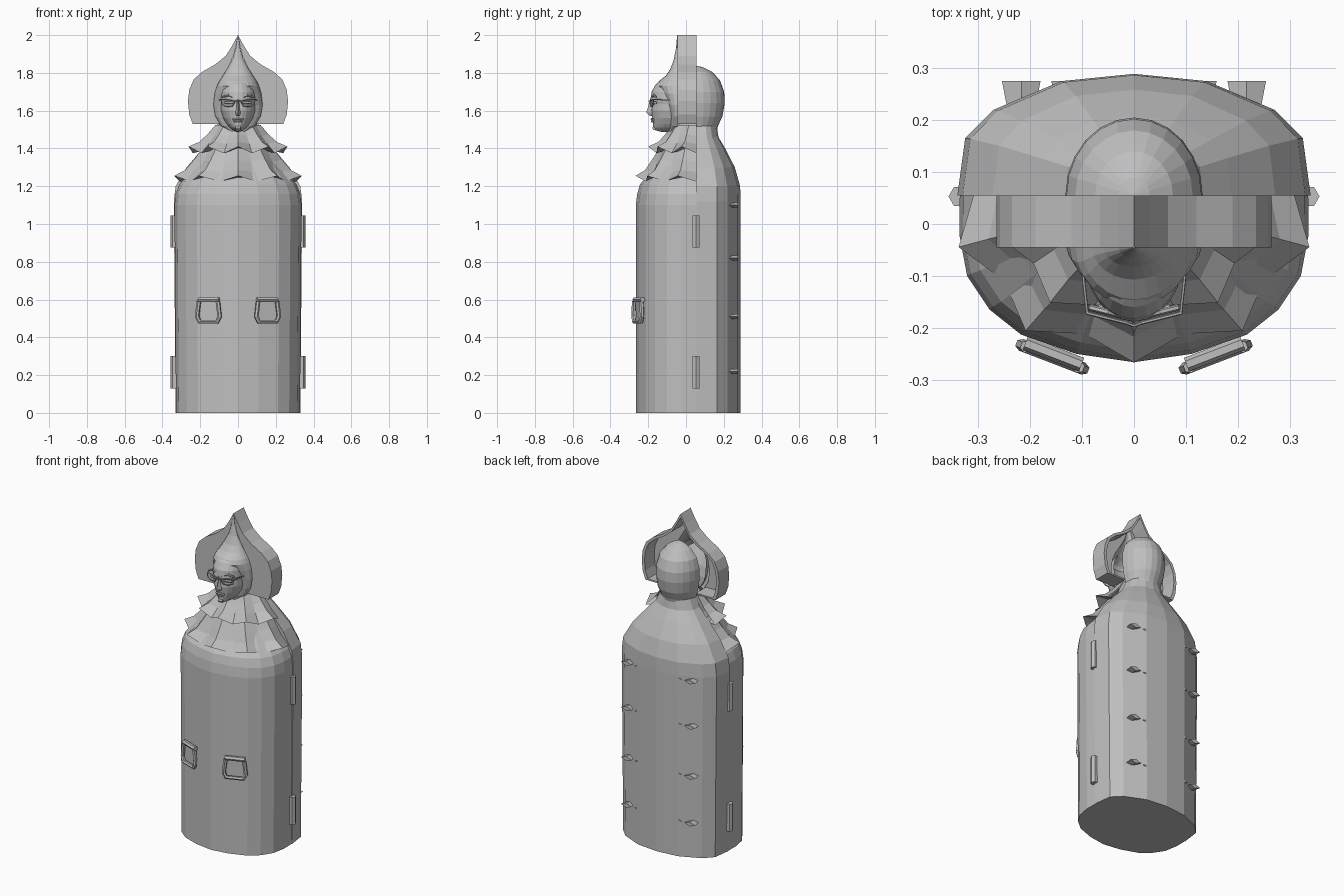
import bpy, bmesh, math
from mathutils import Matrix, Vector

cube = bpy.data.objects.get("Cube")
if cube:
    bpy.data.objects.remove(cube)

iron = bpy.data.materials.new("iron_grey")
iron.use_nodes = True
GREY = (0.52, 0.52, 0.52, 1)
iron.diffuse_color = GREY
iron.node_tree.nodes["Principled BSDF"].inputs["Base Color"].default_value = GREY
SEAM = 0.055  # plane where the front and back halves meet


def add_object(name, bm):
    bmesh.ops.recalc_face_normals(bm, faces=bm.faces[:])
    mesh = bpy.data.meshes.new(name)
    bm.to_mesh(mesh)
    bm.free()
    mesh.materials.append(iron)
    ob = bpy.data.objects.new(name, mesh)
    bpy.context.collection.objects.link(ob)
    return ob


def loft(name, rings, closed=False, caps=False):
    """Skin a list of equally long point rows."""
    bm = bmesh.new()
    rows = [[bm.verts.new(p) for p in ring] for ring in rings]
    for a, b in zip(rows, rows[1:]):
        n = len(a)
        for i in range(n if closed else n - 1):
            j = (i + 1) % n
            bm.faces.new((a[i], a[j], b[j], b[i]))
    if caps:
        bm.faces.new(rows[0])
        bm.faces.new(rows[-1])
    bmesh.ops.remove_doubles(bm, verts=bm.verts[:], dist=0.0005)
    return add_object(name, bm)


def tube(name, points, radius, cyclic=False, matrix=Matrix()):
    curve = bpy.data.curves.new(name, 'CURVE')
    curve.dimensions = '3D'
    curve.bevel_depth = radius
    curve.bevel_resolution = 1
    curve.use_fill_caps = True
    spline = curve.splines.new('POLY')
    spline.points.add(len(points) - 1)
    for sp, p in zip(spline.points, points):
        sp.co = (*(matrix @ Vector(p)), 1)
    spline.use_cyclic_u = cyclic
    temp = bpy.data.objects.new(name + "_path", curve)
    bpy.context.collection.objects.link(temp)
    bpy.context.view_layer.update()
    mesh = bpy.data.meshes.new_from_object(temp.evaluated_get(bpy.context.evaluated_depsgraph_get()))
    bpy.data.objects.remove(temp)
    for poly in mesh.polygons:
        poly.use_smooth = False
    mesh.materials.clear()
    mesh.materials.append(iron)
    ob = bpy.data.objects.new(name, mesh)
    bpy.context.collection.objects.link(ob)


def mirrored(half):
    return half + [(-x, y) for x, y in half[-2::-1]]


def half_ring(w, y0, depth, z, n=12):
    return [(w * math.cos(math.pi * i / n), y0 + depth * math.sin(math.pi * i / n), z)
            for i in range(n + 1)]


def shell(name, outline, levels):
    loft(name, [[(x * sx, SEAM + (y - SEAM) * sy, z) for x, y in outline]
                for z, sx, sy in levels], closed=True, caps=True)


# Cabinet halves
front = mirrored([(.332, SEAM), (.333, -.02), (.318, -.1), (.275, -.165), (.215, -.213),
                  (.11, -.25), (0, -.266)])
back = mirrored([(.34, SEAM), (.325, .165), (.27, .22), (.14, .275), (0, .289)])
shell("front_door", front, [(0, .985, 1), (1.1, 1.01, 1), (1.16, .99, .975), (1.21, .93, .93),
                            (1.3, .7, .7), (1.42, .42, .45), (1.53, .3, .33)])
shell("back_shell", back, [(0, .97, 1), (1.12, 1, 1), (1.2, .97, .99), (1.3, .8, .87),
                           (1.4, .55, .65), (1.46, .39, .5), (1.52, .31, .46)])

# Rounded back of the head
loft("back_head", [half_ring(w, SEAM, d, z) for z, w, d in (
    (1.48, .1, .105), (1.52, .108, .115), (1.57, .123, .138), (1.64, .132, .15), (1.7, .13, .147),
    (1.76, .113, .125), (1.805, .075, .085), (1.83, .03, .035), (1.837, .002, .002))],
    closed=True, caps=True)

# Cowl drawn up to a point
PLATE = -.045
cowl = [(2.0, .002, .002), (1.93, .012, .008), (1.87, .03, .02), (1.82, .058, .038),
        (1.785, .08, .062), (1.755, .1, .1), (1.73, .112, .112), (1.69, .124, .09),
        (1.63, .13, .06), (1.57, .12, .045), (1.52, .09, .045), (1.49, .05, .05)]
loft("cowl", [half_ring(w, PLATE, -d, z) for z, w, d in cowl])


def cowl_width(z):
    for (z1, w1, _), (z0, w0, _) in zip(cowl, cowl[1:]):
        if z0 <= z <= z1:
            return w0 + (w1 - w0) * (z - z0) / (z1 - z0)
    return 0


# Hood: flat front with a hole for the face, deep rim, open behind
outline = mirrored([(.115, 1.53), (.24, 1.53), (.258, 1.58), (.265, 1.65), (.258, 1.71),
                    (.235, 1.765), (.19, 1.805), (.12, 1.845), (.065, 1.89), (.03, 1.945), (0, 2.0)])
hole = [(math.copysign(min(abs(x), cowl_width(z)), x), PLATE, z) for x, z in outline]
inner = [(x * .93, 1.66 + (z - 1.66) * .93) for x, z in outline]
loft("hood", [hole,
              [(x, PLATE, z) for x, z in outline],
              [(x, SEAM, z) for x, z in outline],
              [(x, SEAM, z) for x, z in inner],
              [(x, PLATE + .004, z) for x, z in inner]])

# Face mask
loft("face", [half_ring(w, -.06, -d, z) for z, w, d in (
    (1.775, .05, .06), (1.74, .082, .1), (1.7, .094, .122), (1.66, .096, .128), (1.635, .092, .12),
    (1.6, .092, .124), (1.56, .08, .118), (1.53, .062, .115), (1.51, .045, .114),
    (1.495, .025, .1), (1.488, .008, .07))])
loft("nose", [[(-w, -.172, z), (0, y, z), (w, -.172, z)] for z, w, y in (
    (1.665, .008, -.189), (1.62, .011, -.2), (1.59, .018, -.211), (1.575, .013, -.196),
    (1.57, .003, -.176))], closed=True, caps=True)
for name, z, w, y in (("upper_lip", 1.552, .027, -.182), ("lower_lip", 1.541, .021, -.18)):
    tube(name, [(-w, y + .01, z), (-w * .3, y, z + .003), (w * .3, y, z + .003), (w, y + .01, z)], .006)
tube("chin", [(-.014, -.168, 1.508), (.014, -.168, 1.508)], .011)


def face_y(x):
    return -.194 + .25 * abs(x)


# Spectacles and eyes
rim = [(.014, 1.65), (.05, 1.657), (.09, 1.66), (.086, 1.635), (.065, 1.622), (.03, 1.624)]
for s, side in ((1, "left"), (-1, "right")):
    tube(side + "_lens_rim", [(s * x, face_y(x), z) for x, z in rim], .0035, True)
    tube(side + "_temple", [(s * .09, face_y(.09), 1.66), (s * .1, -.08, 1.655)], .003)
    tube(side + "_eye", [(s * x, face_y(x) + .014, 1.641) for x in (.025, .045, .07)], .008)
    tube(side + "_brow", [(s * x, face_y(x) + .012, z) for x, z in
                          ((.015, 1.668), (.05, 1.682), (.085, 1.672))], .006)
tube("bridge", [(-.016, face_y(.016), 1.65), (0, -.196, 1.652), (.016, face_y(.016), 1.65)], .003)


# Pleated ruff tiers, with ridges on every odd step
def ruff(name, rows):
    rings = []
    for rx, ry, z_ridge, z_fold, fold in rows:
        ring = []
        for k in range(11):
            a = math.pi * (1 + k / 10)
            f, z = (1, z_ridge) if k % 2 else (fold, z_fold)
            ring.append((rx * f * math.cos(a), SEAM + ry * f * math.sin(a), z))
        rings.append(ring)
    loft(name, rings)


ruff("lower_ruff", [(.19, .19, 1.41, 1.41, .95), (.245, .235, 1.34, 1.33, .92),
                    (.295, .272, 1.285, 1.275, .89), (.355, .322, 1.255, 1.225, .87),
                    (.24, .22, 1.24, 1.235, 1)])
ruff("upper_ruff", [(.125, .13, 1.525, 1.525, .95), (.17, .165, 1.475, 1.465, .92),
                    (.215, .2, 1.435, 1.425, .89), (.275, .255, 1.41, 1.375, .87),
                    (.17, .16, 1.4, 1.39, 1)])

# Hinges, handles and spikes on both sides
for s, side in ((1, "left"), (-1, "right")):
    for level, z in (("lower", .215), ("upper", .96)):
        tube(f"{side}_{level}_hinge", [(s * .336, .053, z - .085), (s * .336, .053, z + .085)], .021)

    place = Matrix.Translation((s * .155, -.25, 0)) @ Matrix.Rotation(s * math.radians(21), 4, 'Z')
    tube(side + "_handle_bar", [(-.058, 0, .6), (.058, 0, .6)], .014, matrix=place)
    tube(side + "_handle_ring", [(x, -.006, z) for x, z in (
        (-.054, .59), (-.064, .51), (-.05, .483), (.05, .483), (.064, .51), (.054, .59))],
        .012, matrix=place)

    for col, x in (("outer", .217), ("inner", .122)):
        for row, z in enumerate((.22, .51, .82, 1.1)):
            bm = bmesh.new()
            base = [bm.verts.new((s * x + dx, .275, z + dz)) for dx, dz in
                    ((-.037, 0), (0, -.014), (.037, 0), (0, .014))]
            tip = bm.verts.new((s * x, .08, z))
            bm.faces.new(base)
            for i in range(4):
                bm.faces.new((base[i], base[(i + 1) % 4], tip))
            add_object(f"{side}_{col}_spike_{row + 1}", bm)
